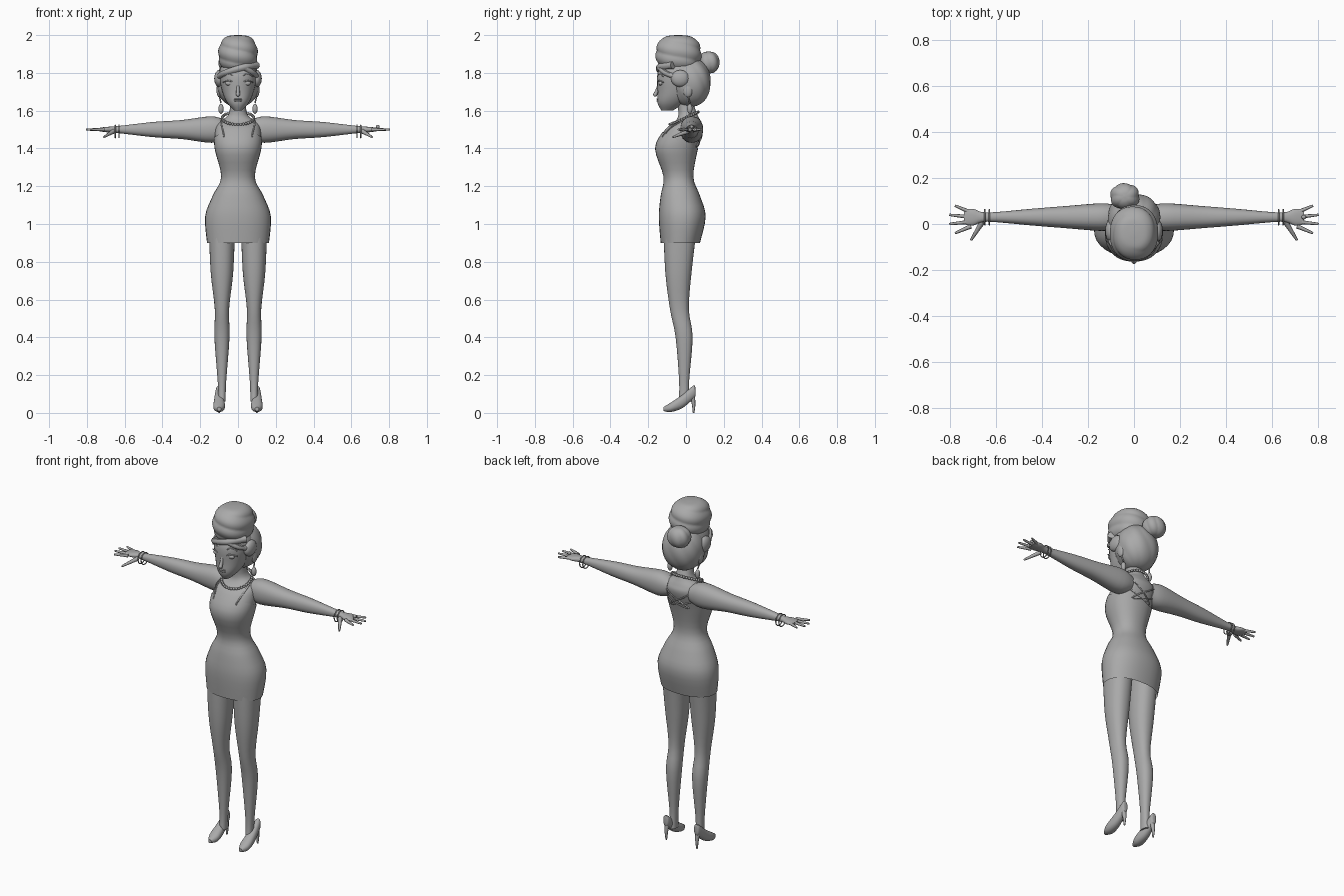
import bpy, bmesh, math
from mathutils import Vector, Matrix
from mathutils.bvhtree import BVHTree

cube = bpy.data.objects.get("Cube")
if cube:
    bpy.data.objects.remove(cube, do_unlink=True)

grey = bpy.data.materials.new("plain_grey")
grey.use_nodes = True
grey.diffuse_color = (.4, .4, .4, 1)
grey.node_tree.nodes["Principled BSDF"].inputs["Base Color"].default_value = grey.diffuse_color
parts = []


def add_mesh(name, mesh):
    mesh.materials.clear()
    mesh.materials.append(grey)
    obj = bpy.data.objects.new(name, mesh)
    bpy.context.collection.objects.link(obj)
    parts.append(obj)
    return obj


def finish(name, bm):
    bmesh.ops.recalc_face_normals(bm, faces=bm.faces)
    mesh = bpy.data.meshes.new(name)
    bm.to_mesh(mesh)
    bm.free()
    return add_mesh(name, mesh)


def spline(points, steps=4):
    """Smooth interpolation through a list of equal-length tuples."""
    result, last = [], len(points) - 1
    for i in range(last):
        before, start, end, after = (points[min(max(i + k, 0), last)] for k in (-1, 0, 1, 2))
        for j in range(steps):
            t = j / steps
            ease = t * t * (3 - 2 * t)
            leave, arrive = t * (1 - t) ** 2 / 2, t * t * (t - 1) / 2
            result.append([b + ease * (c - b) + leave * (c - a) + arrive * (d - b)
                           for a, b, c, d in zip(before, start, end, after)])
    return result + [list(points[-1])]


def signed_power(value, exponent):
    return math.copysign(abs(value) ** exponent, value)


def loft(name, rings, axis=2, centre=0, side=1, grow=0, ripple=None, count=32, cut=None):
    """Rings hold (position, first half width, second centre, second half width)."""
    bm = bmesh.new()
    loops = []
    for position, wide, middle, deep in spline(rings):
        loop = []
        for i in range(count):
            angle = math.tau * i / count
            bump = ripple(angle, position) if ripple else 1
            co = [centre + bump * (wide + grow) * signed_power(math.cos(angle), .9),
                  middle + bump * (deep + grow) * signed_power(math.sin(angle), .9)]
            co.insert(axis, position)
            co[0] *= side
            loop.append(bm.verts.new(co))
        loops.append(loop)
    for low, high in zip(loops, loops[1:]):
        for i in range(count):
            bm.faces.new((low[i - 1], low[i], high[i], high[i - 1]))
    if cut:
        bmesh.ops.bisect_plane(bm, geom=bm.verts[:] + bm.edges[:] + bm.faces[:],
                               plane_co=cut[0], plane_no=cut[1], clear_outer=True)
    else:
        bm.faces.new(loops[0])
        bm.faces.new(loops[-1])
    return finish(name, bm)


def tube(name, points, thick, thin=None, side=1, steps=4):
    """Round tube through the points, tapering evenly from thick to thin."""
    thin = thin or thick
    curve = bpy.data.curves.new(name, "CURVE")
    curve.dimensions = "3D"
    curve.bevel_depth, curve.bevel_resolution, curve.use_fill_caps = 1, 2, True
    path = spline(points, steps)
    line = curve.splines.new("POLY")
    line.points.add(len(path) - 1)
    for i, (x, y, z) in enumerate(path):
        line.points[i].co = (x * side, y, z, 1)
        line.points[i].radius = thick + (thin - thick) * i / (len(path) - 1)
    temp = bpy.data.objects.new(name, curve)
    bpy.context.collection.objects.link(temp)
    graph = bpy.context.evaluated_depsgraph_get()
    mesh = bpy.data.meshes.new_from_object(temp.evaluated_get(graph))
    bpy.data.objects.remove(temp)
    return add_mesh(name, mesh)


def balls(name, centres, size, segments=16):
    bm = bmesh.new()
    for centre in centres:
        matrix = Matrix.Translation(centre) @ Matrix.Diagonal((*size, 1))
        bmesh.ops.create_uvsphere(bm, u_segments=segments, v_segments=segments // 2,
                                  radius=1, matrix=matrix)
    return finish(name, bm)


def hair_mass(name, centre, size, strands, twist, depth, fullness):
    """Rounded mass of hair whose strands wind around the vertical."""
    rings = []
    for i in range(-6, 7):
        lift = i / 6 * 1.55
        spread = math.cos(lift) ** fullness
        rings.append((centre[2] + size[2] * math.sin(lift), size[0] * spread,
                      centre[1], size[1] * spread))
    return loft(name, rings, centre=centre[0], count=64, ripple=lambda angle, z:
                1 - depth + depth * abs(math.sin(strands * angle + twist * z)))


# Torso and fitted dress share one outline
outline = [(.9, .16, -.03, .1), (1.04, .17, -.02, .12), (1.15, .13, -.03, .1),
           (1.25, .085, -.04, .075), (1.4, .12, -.05, .11), (1.5, .12, -.01, .1),
           (1.54, .1, .01, .07), (1.58, .05, .01, .05), (1.66, .04, -.01, .04)]
torso = loft("torso", outline[1:])
loft("dress", outline[:7], grow=.004, cut=((0, -.13, 1.49), (0, .45, 1)))
tree = BVHTree.FromPolygons([v.co for v in torso.data.vertices],
                            [p.vertices[:] for p in torso.data.polygons])


def strap(name, points, side):
    """Thin strap resting on the torso."""
    path = []
    for point in spline(points):
        co, normal, _, _ = tree.find_nearest(Vector(point))
        path.append(co + normal * .003)
    tube(name, path, .004, side=side, steps=1)


for label, side in (("left", 1), ("right", -1)):
    # Straps cross at the back
    shoulder = (.09, .02, 1.57)
    strap(label + "_front_strap", [(.08, -.14, 1.47), (.09, -.08, 1.52), shoulder], side)
    strap(label + "_back_strap", [shoulder, (.08, .1, 1.5), (0, .1, 1.45), (-.08, .1, 1.4)], side)
    strap(label + "_low_strap", [(.1, .1, 1.44), (-.06, .1, 1.4)], side)

    # Arm and palm
    arm = [(.07, .05, .05), (.14, .06, .07), (.3, .048, .05), (.45, .036, .04),
           (.64, .02, .018), (.7, .036, .014), (.74, .032, .008)]
    loft(label + "_arm", [(x, wide, 1.5, tall) for x, wide, tall in arm],
         axis=0, centre=.03, side=side)

    # Fingers fan out from the palm, the thumb drops forward
    for i, finger in enumerate(("little", "ring", "middle", "index")):
        base = .05 - .02 * i
        reach = .78 if finger in ("little", "index") else .805
        tube(f"{label}_{finger}_finger", [(.71, base, 1.5), (reach, 2 * base - .02, 1.5)],
             .01, .005, side)
    tube(label + "_thumb", [(.66, .01, 1.49), (.71, -.07, 1.46)], .013, .005, side)

    # Paired bracelets
    for place, x in (("inner", .63), ("outer", .65)):
        turns = [math.tau * i / 20 for i in range(21)]
        tube(f"{label}_{place}_bracelet", [(x, .03 + math.cos(a) / 30, 1.49 + math.sin(a) / 30)
                                           for a in turns], .003, side=side, steps=1)

    # Leg and high-heeled shoe
    loft(label + "_leg", [(1, .07, -.03, .09), (.75, .06, -.04, .07), (.55, .038, -.035, .05),
                          (.4, .04, -.01, .045), (.16, .022, -.01, .026), (.06, .02, -.01, .03)],
         centre=.085, side=side)
    loft(label + "_shoe", [(-.12, .01, .02, .01), (-.08, .03, .03, .025), (-.02, .027, .06, .035),
                           (.04, .018, .11, .035), (.05, .01, .11, .02)],
         axis=1, centre=.1, side=side)
    tube(label + "_heel", [(.1, .03, .1), (.1, .04, .05), (.1, .04, 0)], .016, .004, side)

    # Eye, lid, brow, ear, earring and curl
    balls(label + "_eye", [(.045 * side, -.132, 1.745)], (.023, .013, .013))
    tube(label + "_eyelid", [(.02, -.145, 1.745), (.045, -.145, 1.76), (.08, -.12, 1.75)],
         .003, side=side)
    tube(label + "_brow", [(.02, -.147, 1.78), (.05, -.14, 1.795), (.08, -.12, 1.78)],
         .004, .002, side)
    balls(label + "_ear", [(.1 * side, .01, 1.71)], (.014, .026, .04))
    tube(label + "_earring_hook", [(.1, .01, 1.68), (.09, .02, 1.64)], .004, side=side)
    balls(label + "_earring_drop", [(.09 * side, .02, 1.61)], (.014, .014, .027))
    balls(label + "_side_curl", [(.1 * side, -.03, 1.77)], (.026, .05, .045))

balls("finger_ring", [(.74, .03, 1.515)], (.01, .01, .01))

# Head and face
loft("head", [(1.6, .02, -.1, .03), (1.64, .056, -.08, .07), (1.7, .083, -.05, .1),
              (1.8, .1, -.03, .12), (1.87, .07, -.02, .08)])
tube("nose", [(0, -.14, 1.75), (0, -.152, 1.71), (0, -.163, 1.685)], .007, .011)
balls("nose_tip", [(0, -.163, 1.685)], (.011, .011, .011))
balls("lips", [(0, -.148, z) for z in (1.652, 1.661)], (.022, .009, .005))

# Bead necklace, higher at the nape
around = [math.tau * i / 36 for i in range(36)]
balls("necklace", [(.084 * math.cos(a), .075 * math.sin(a) - .01, 1.56 + .033 * math.sin(a))
                   for a in around], (.008, .008, .008), 8)

# Hair: ridged cap, twisted tower, back bun and swept fringe
hair_mass("hair_cap", (0, .02, 1.75), (.116, .112, .13), 4, 20, .03, .9)
hair_mass("hair_tower", (0, -.04, 1.9), (.106, .123, .1), 1, 45, .06, .6)
hair_mass("hair_bun", (-.04, .12, 1.855), (.065, .058, .058), 3, 15, .08, .8)
tube("swept_fringe", [(-.11, -.03, 1.77), (-.07, -.12, 1.8), (.03, -.14, 1.83), (.1, -.07, 1.84)],
     .015, .02)
tube("short_fringe", [(.11, -.03, 1.77), (.08, -.11, 1.8), (.03, -.14, 1.83)], .012, .016)

# Smooth shading with crisp hard edges
bpy.ops.object.select_all(action="DESELECT")
for obj in parts:
    obj.select_set(True)
bpy.context.view_layer.objects.active = parts[0]
bpy.ops.object.shade_smooth_by_angle(angle=math.radians(45))
